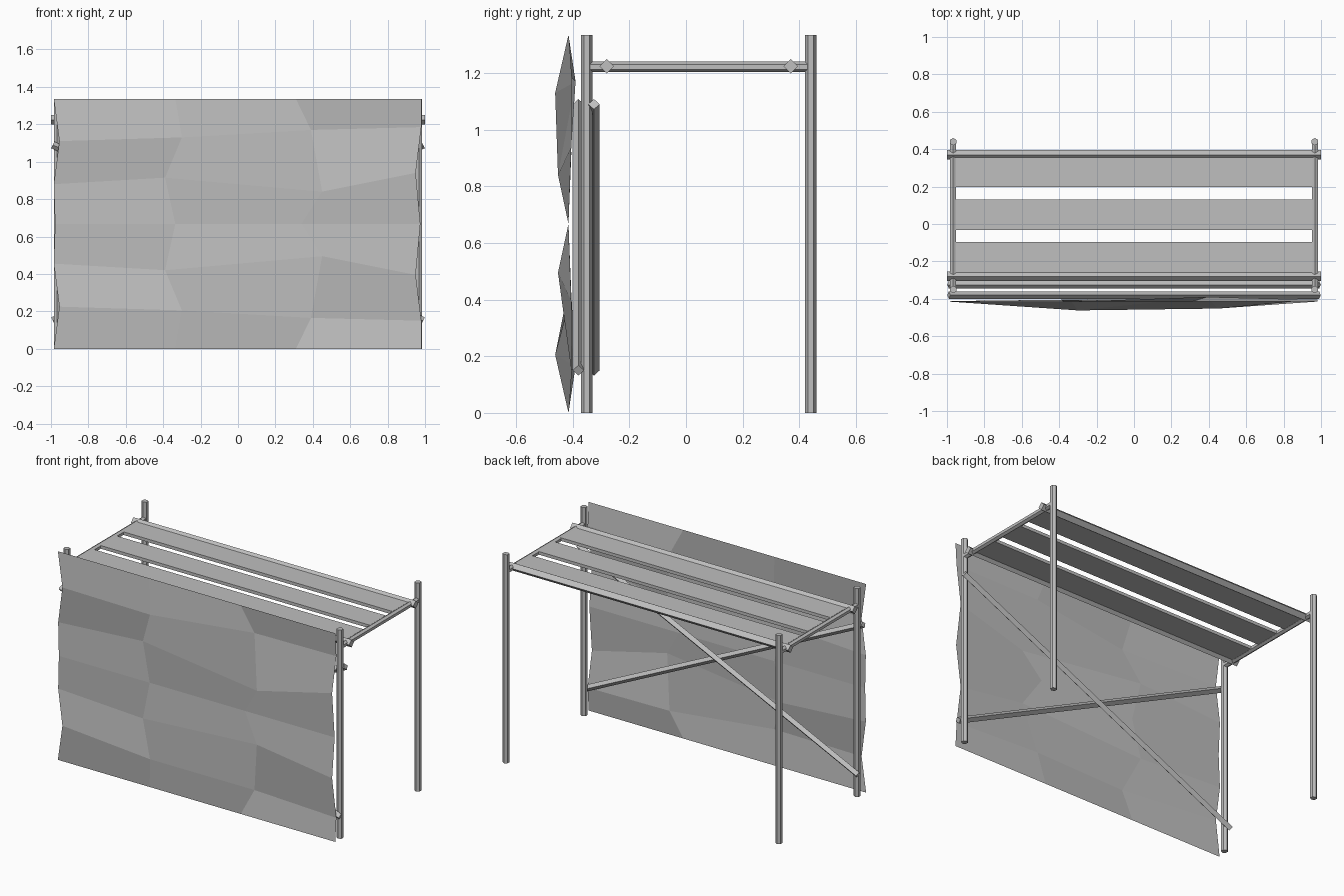
import bpy
import bmesh
import math
from mathutils import Matrix, Vector

cube = bpy.data.objects.get("Cube")
if cube:
    bpy.data.objects.remove(cube, do_unlink=True)

GREY = (0.52, 0.52, 0.52, 1.0)
mat = bpy.data.materials.new("plain grey")
mat.use_nodes = True
mat.diffuse_color = GREY
mat.node_tree.nodes["Principled BSDF"].inputs["Base Color"].default_value = GREY

HEIGHT = 1.335
MID = HEIGHT / 2


def finish(name, bm):
    mesh = bpy.data.meshes.new(name)
    bm.to_mesh(mesh)
    bm.free()
    mesh.materials.append(mat)
    obj = bpy.data.objects.new(name, mesh)
    bpy.context.collection.objects.link(obj)
    return obj


def bar(name, start, end, radius, sides, point):
    """Straight prism whose cross-section has one corner towards 'point'."""
    start, end = Vector(start), Vector(end)
    axis = (end - start).normalized()
    u = Vector(point)
    u = (u - axis * u.dot(axis)).normalized()
    v = axis.cross(u)
    bm = bmesh.new()
    angles = [math.tau * i / sides for i in range(sides)]
    rings = [[bm.verts.new(c + radius * (u * math.cos(a) + v * math.sin(a)))
              for a in angles] for c in (start, end)]
    for i in range(sides):
        j = (i + 1) % sides
        bm.faces.new((rings[0][i], rings[0][j], rings[1][j], rings[1][i]))
    bm.faces.new(rings[0][::-1])
    bm.faces.new(rings[1])
    return finish(name, bm)


# Upright posts and short side rails
for side, x in (("right", -0.967), ("left", 0.967)):
    for place, y in (("front", -0.35), ("back", 0.44)):
        bar(f"{place}_{side}_post", (x, y, 0), (x, y, HEIGHT), 0.02, 6, (0, 1, 0))
    bar(f"{side}_side_rail", (x, -0.345, 1.222), (x, 0.435, 1.222), 0.018, 6, (0, 0, 1))

# Long square rails carrying the deck
for place, y in (("front", -0.28), ("back", 0.37)):
    bar(f"{place}_long_rail", (-1, y, 1.224), (1, y, 1.224), 0.025, 4, (0, 0, 1))

# Crossed diagonal braces either side of the front posts
bar("inner_brace", (-0.99, -0.325, 0.15), (0.99, -0.325, 1.09), 0.02, 4, (0, 1, 0))
bar("outer_brace", (0.99, -0.38, 0.15), (-0.99, -0.38, 1.09), 0.02, 4, (0, 1, 0))

# Deck planks
for i, y in enumerate((-0.178, 0.05, 0.28)):
    bm = bmesh.new()
    bmesh.ops.create_cube(bm, size=1, matrix=Matrix.Translation((0, y, 1.224))
                          @ Matrix.Diagonal((1.91, 0.162, 0.02, 1)))
    finish(f"deck_plank_{i + 1}", bm)

# Rippled cloth sheet: upper rows, top to middle, mirrored downwards
upper = [
    [(-0.985, -0.415, 1.335), (-0.335, -0.415, 1.335), (0.31, -0.415, 1.335), (0.98, -0.415, 1.335)],
    [(-0.955, -0.412, 1.11), (-0.30, -0.462, 1.13), (0.39, -0.39, 1.17), (0.98, -0.405, 1.185)],
    [(-0.985, -0.412, 0.88), (-0.39, -0.405, 0.915), (0.45, -0.452, 0.84), (0.95, -0.405, 0.94)],
    [(-0.978, -0.415, MID), (-0.335, -0.415, MID), (0.34, -0.415, MID), (0.975, -0.415, MID)],
]
lower = [[(x, y, HEIGHT - z) for x, y, z in row] for row in upper[-2::-1]]
bm = bmesh.new()
grid = [[bm.verts.new(p) for p in row] for row in upper + lower]
for top, low in zip(grid, grid[1:]):
    for i in range(3):
        bm.faces.new((top[i], low[i], low[i + 1], top[i + 1]))
finish("cloth_sheet", bm)
